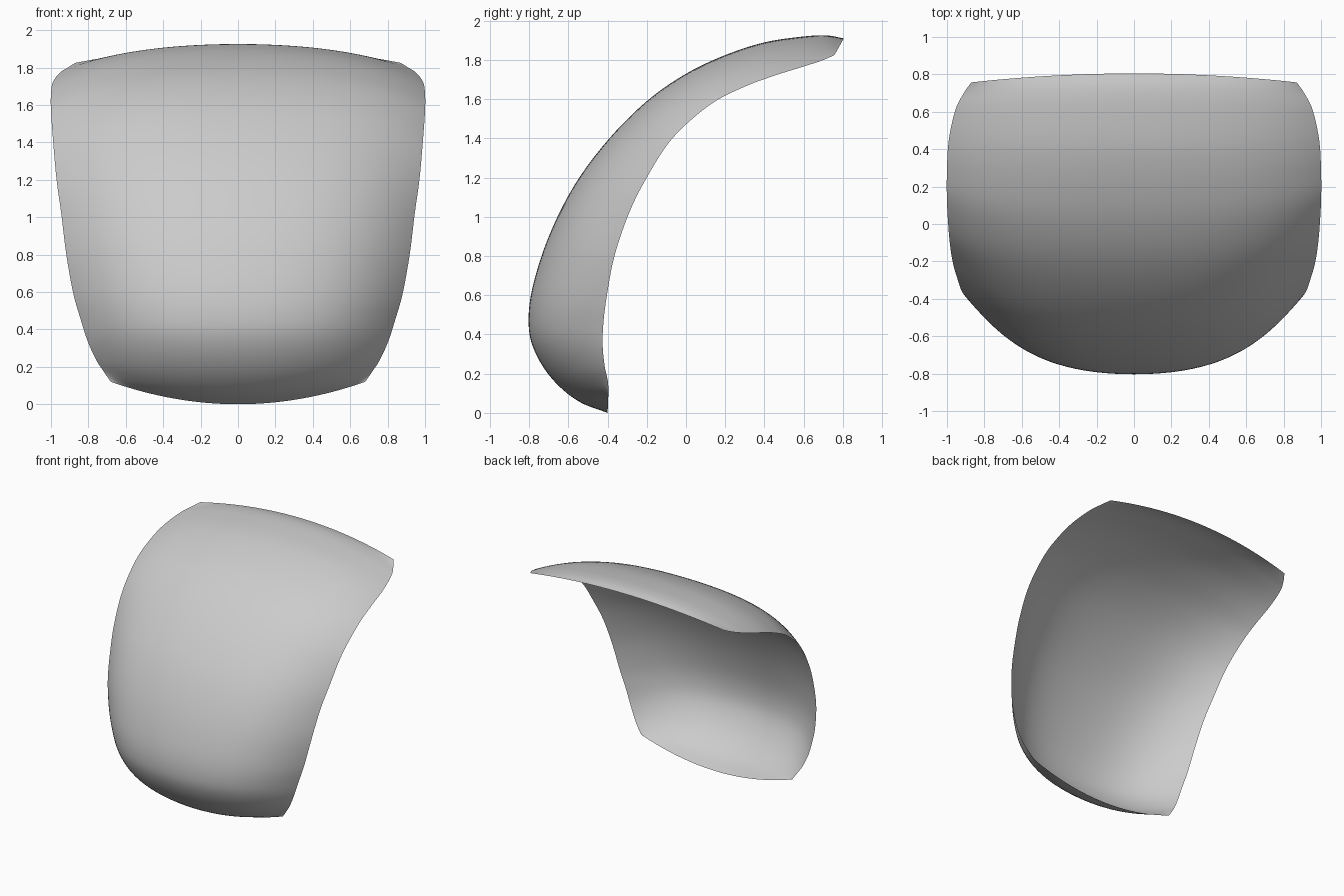
import bpy, math

if "Cube" in bpy.data.objects:
    bpy.data.objects.remove(bpy.data.objects["Cube"])

# Matching stations, bottom to top: centre line (y, z) and side rim (x, y, z)
STATIONS = [
    (-.400, .000, .680, -.395, .120), (-.550, .060, .715, -.400, .170),
    (-.680, .170, .760, -.415, .240), (-.770, .310, .805, -.425, .340),
    (-.803, .450, .840, -.422, .450), (-.783, .640, .880, -.405, .590),
    (-.700, .900, .918, -.365, .800), (-.570, 1.16, .945, -.290, 1.02),
    (-.400, 1.39, .970, -.200, 1.20), (-.200, 1.59, .988, -.070, 1.40),
    (.000, 1.73, 1.00, .120, 1.570), (.200, 1.825, 1.00, .290, 1.66),
    (.400, 1.89, .990, .450, 1.720), (.600, 1.92, .955, .610, 1.770),
    (.720, 1.925, .910, .700, 1.80), (.805, 1.91, .870, .757, 1.825),
]
STEPS, COLS = 5, 48


def smooth_station(s):
    """Catmull-Rom interpolation along the stations."""
    n = len(STATIONS)
    i = min(int(s), n - 2)
    t = s - i
    p1, p2 = STATIONS[i], STATIONS[i + 1]
    p0 = STATIONS[i - 1] if i else [2 * a - b for a, b in zip(p1, p2)]
    p3 = STATIONS[i + 2] if i + 2 < n else [2 * b - a for a, b in zip(p1, p2)]
    return [0.5 * (2 * b + (c - a) * t + (2 * a - 5 * b + 4 * c - d) * t * t
                   + (3 * b - a - 3 * c + d) * t ** 3)
            for a, b, c, d in zip(p0, p1, p2, p3)]


# Curved shell: each row bends from the centre line back to the side rims
rows = (len(STATIONS) - 1) * STEPS + 1
verts, faces = [], []
for r in range(rows):
    cy, cz, ex, ey, ez = smooth_station(r / STEPS)
    square = 0.6 * math.sin(math.pi * r / (rows - 1)) ** 0.6 if 0 < r < rows - 1 else 0
    for c in range(COLS + 1):
        v = math.sin(math.pi / 2 * (2 * c / COLS - 1) * 0.8) / math.sin(math.pi * 0.4)
        f = (1 - square) * v ** 2 + square * v ** 4
        verts.append((ex * v, cy + (ey - cy) * f, cz + (ez - cz) * f))
w = COLS + 1
for r in range(rows - 1):
    for c in range(COLS):
        a = r * w + c
        faces.append((a, a + 1, a + w + 1, a + w))

mesh = bpy.data.meshes.new("curved_shell")
mesh.from_pydata(verts, [], faces)
shell = bpy.data.objects.new("curved_shell", mesh)
bpy.context.collection.objects.link(shell)
for p in mesh.polygons:
    p.use_smooth = True
